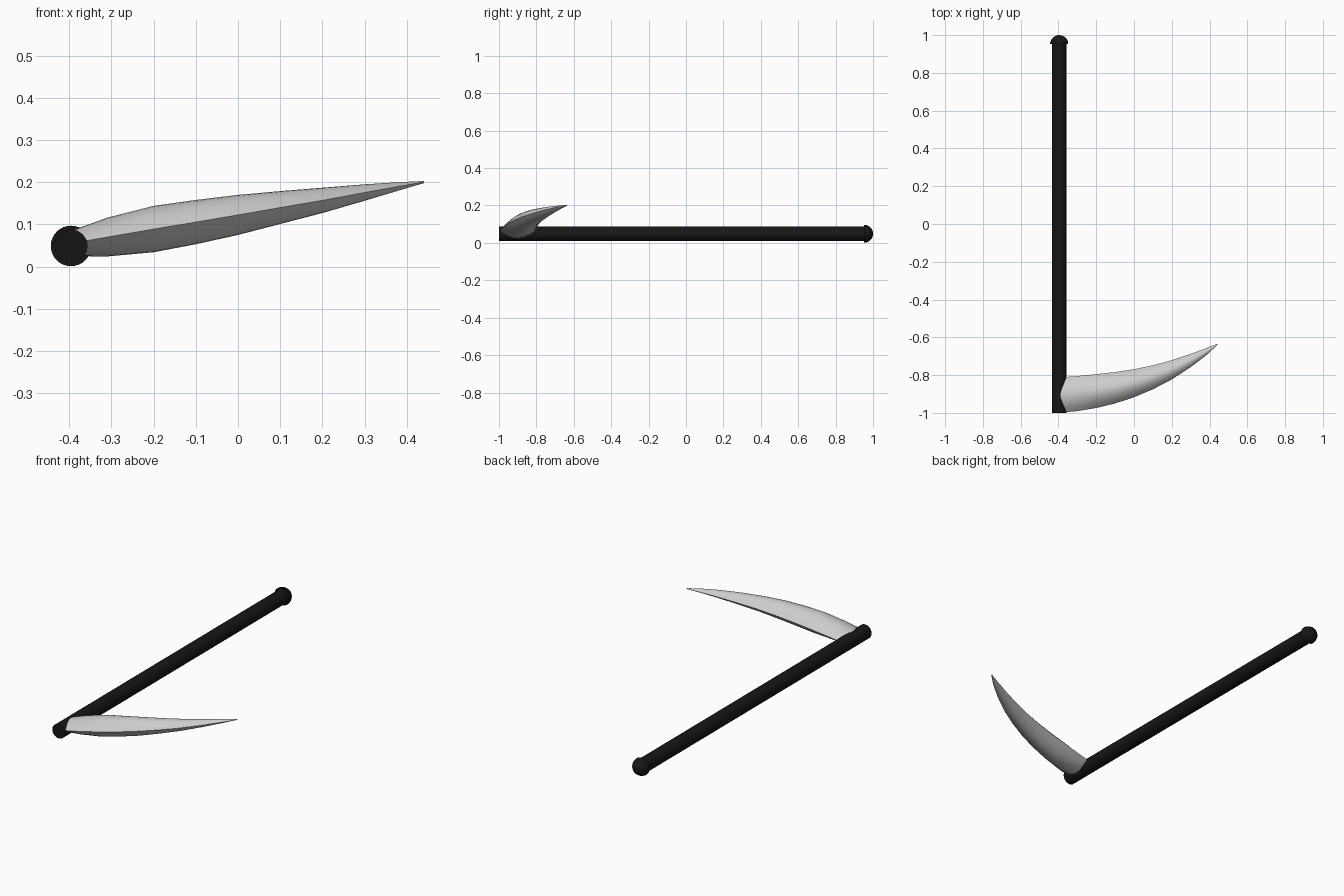
import bpy, bmesh, math

if "Cube" in bpy.data.objects:
    bpy.data.objects.remove(bpy.data.objects["Cube"])

AX, AZ = -0.396, 0.049   # handle axis


def finish(name, bm, colour=None, angle=40):
    bmesh.ops.recalc_face_normals(bm, faces=bm.faces)
    me = bpy.data.meshes.new(name)
    bm.to_mesh(me)
    bm.free()
    ob = bpy.data.objects.new(name, me)
    bpy.context.collection.objects.link(ob)
    if colour:
        me.materials.append(colour)
    bpy.context.view_layer.objects.active = ob
    ob.select_set(True)
    bpy.ops.object.shade_smooth_by_angle(angle=math.radians(angle))
    ob.select_set(False)
    return ob


def loft(rings):
    """Bridge closed rings of points and cap both ends."""
    bm = bmesh.new()
    vs = [[bm.verts.new(p) for p in r] for r in rings]
    n = len(vs[0])
    for a, b in zip(vs, vs[1:]):
        for i in range(n):
            j = (i + 1) % n
            bm.faces.new((a[i], a[j], b[j], b[i]))
    bm.faces.new(vs[0])
    bm.faces.new(vs[-1])
    return bm


def circle(r, y, n=32):
    return [(AX + r * math.cos(2 * math.pi * i / n), y,
             AZ + r * math.sin(2 * math.pi * i / n)) for i in range(n)]


black = bpy.data.materials.new("black")
black.diffuse_color = (0.008, 0.008, 0.008, 1)
black.use_nodes = True
black.node_tree.nodes["Principled BSDF"].inputs["Base Color"].default_value = black.diffuse_color

# Straight shaft
finish("handle", loft([circle(0.039, -1), circle(0.039, 0.97)]), black)

# Half-round cap on the far end
R = 0.048
knob = [circle(R * math.cos(t), 0.952 + R * math.sin(t))
        for t in [math.pi / 2 * k / 10 for k in range(10)] + [1.55]]
finish("end_knob", loft(knob), black)

# Blade stations: x, outer y, inner y, bottom z, top z
stations = [
    (-0.39, -0.998, -0.812, 0.025, 0.087),
    (-0.31, -0.992, -0.806, 0.024, 0.116),
    (-0.20, -0.974, -0.795, 0.034, 0.144),
    (-0.10, -0.950, -0.784, 0.053, 0.158),
    (0.00, -0.917, -0.769, 0.075, 0.170),
    (0.10, -0.875, -0.748, 0.101, 0.179),
    (0.20, -0.823, -0.721, 0.127, 0.187),
    (0.30, -0.758, -0.688, 0.156, 0.195),
    (0.38, -0.697, -0.658, 0.180, 0.200),
    (0.441, -0.641, -0.634, 0.198, 0.203),
]


def lens(x, y0, y1, z0, z1, n=10):
    """Lens cross-section with sharp outer and inner edges."""
    yc, w, zc, h = (y0 + y1) / 2, (y1 - y0) / 2, (z0 + z1) / 2, (z1 - z0) / 2
    us = [-1 + 2 * i / n for i in range(n + 1)]
    upper = [(x, yc + w * u, zc + h * (1 - u * u)) for u in us]
    lower = [(x, yc + w * u, zc - h * (1 - u * u)) for u in us[-2:0:-1]]
    return upper + lower


finish("blade", loft([lens(*s) for s in stations]), angle=45)
